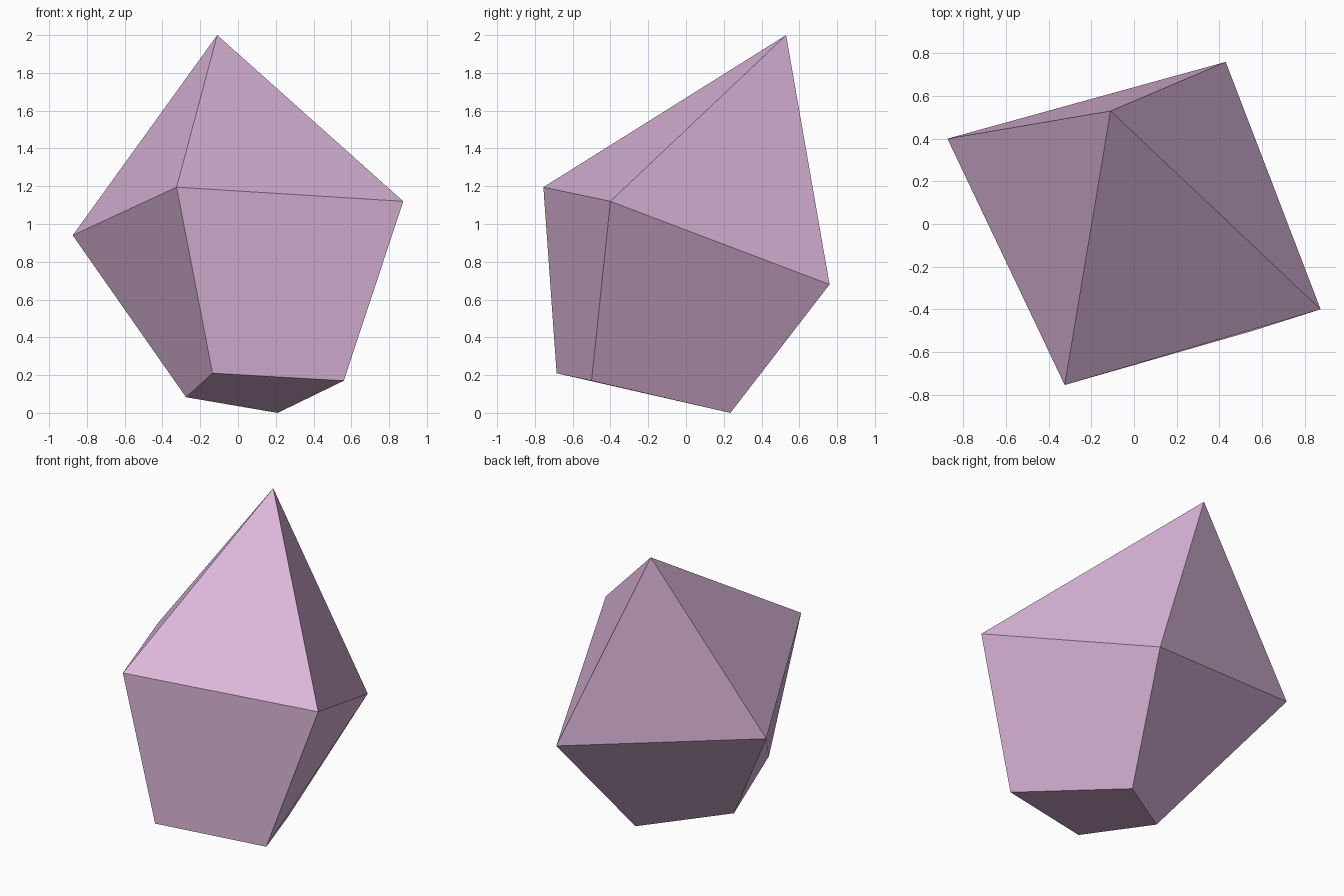
import bpy

if "Cube" in bpy.data.objects:
    bpy.data.objects.remove(bpy.data.objects["Cube"])

# Rough-cut crystal: leaning tip, four-sided girdle, small tilted base facet
tip = [(-0.11, 0.53, 2.0)]
girdle = [(-0.875, 0.40, 0.94), (-0.325, -0.755, 1.195),
          (0.875, -0.40, 1.12), (0.43, 0.76, 0.68)]
base = [(-0.275, -0.115, 0.083), (-0.135, -0.685, 0.21),
        (0.56, -0.50, 0.17), (0.21, 0.235, 0.0)]

G, B = 1, 5  # first girdle and base vertex
faces = [(B + 3, B + 2, B + 1, B)]  # base facet
# Start corner of each side facet sets its split, keeping the stone convex
starts = (1, 0, 0, 0)
starts = (0, 0, 1, 1)
for i in range(4):
    j = (i + 1) % 4
    faces.append((0, G + i, G + j))  # crown facet
    side = [G + i, B + i, B + j, G + j]
    k = 3 if starts[i] else 0
    faces.append(tuple(side[k:] + side[:k]))  # side facet

mesh = bpy.data.meshes.new("crystal")
mesh.from_pydata(tip + girdle + base, [], faces)
mesh.update()

# Single flat colour
mat = bpy.data.materials.new("pale_mauve")
mat.diffuse_color = (0.70, 0.46, 0.69, 1)
mat.use_nodes = True
mat.node_tree.nodes["Principled BSDF"].inputs["Base Color"].default_value = mat.diffuse_color
mesh.materials.append(mat)

crystal = bpy.data.objects.new("crystal", mesh)
bpy.context.collection.objects.link(crystal)
